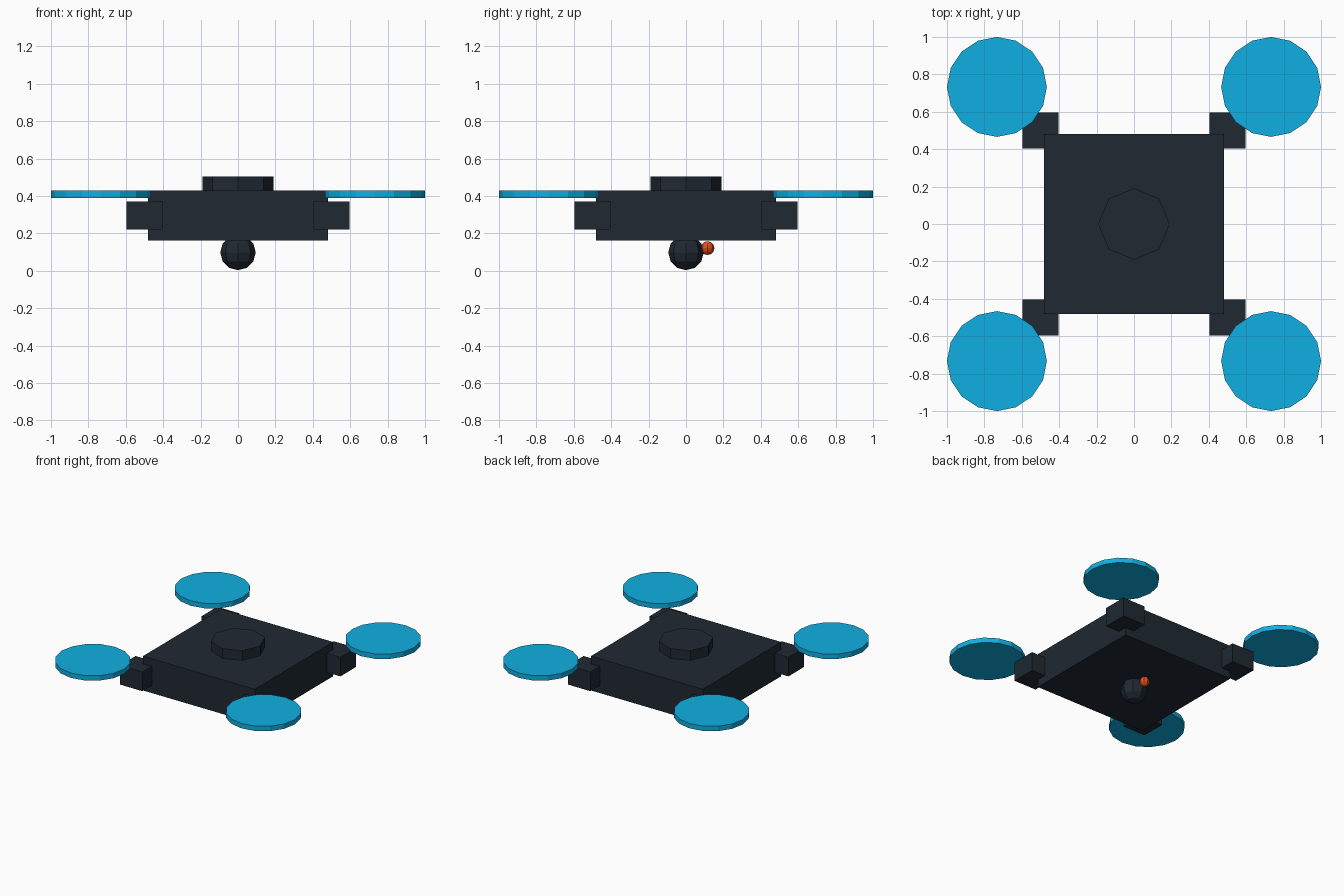
import bpy
from math import pi

if "Cube" in bpy.data.objects:
    bpy.data.objects.remove(bpy.data.objects["Cube"])


def material(name, rgb):
    m = bpy.data.materials.new(name)
    m.diffuse_color = (*rgb, 1)
    m.use_nodes = True
    m.node_tree.nodes["Principled BSDF"].inputs["Base Color"].default_value = m.diffuse_color
    return m


DARK = material("dark_shell", (0.014, 0.022, 0.032))
BLUE = material("rotor_blue", (0.005, 0.43, 0.76))
RED = material("indicator_red", (0.75, 0.08, 0.01))


def finish(name, mat):
    ob = bpy.context.object
    ob.name = ob.data.name = name
    ob.data.materials.append(mat)
    return ob


def box(name, loc, size, mat):
    bpy.ops.mesh.primitive_cube_add(size=1, location=loc)
    ob = finish(name, mat)
    ob.scale = size
    bpy.ops.object.transform_apply(location=False, rotation=False, scale=True)


def disc(name, loc, radius, depth, sides, mat):
    bpy.ops.mesh.primitive_cylinder_add(vertices=sides, radius=radius, depth=depth, location=loc)
    finish(name, mat)


def ball(name, loc, radius, segments, rings, mat):
    bpy.ops.mesh.primitive_uv_sphere_add(segments=segments, ring_count=rings,
                                         radius=radius, location=loc)
    finish(name, mat)


# Central body and top dome
box("body", (0, 0, 0.295), (0.96, 0.96, 0.266), DARK)
disc("top_cap", (0, 0, 0.465), 0.191, 0.076, 8, DARK)

# Corner mounts with rotor discs
for sx, side in ((-1, "left"), (1, "right")):
    for sy, end in ((-1, "front"), (1, "back")):
        box(f"{end}_{side}_mount", (sx * 0.5, sy * 0.5, 0.295), (0.192, 0.192, 0.148), DARK)
        disc(f"{end}_{side}_rotor", (sx * 0.733, sy * 0.733, 0.409), 0.267, 0.038, 16, BLUE)

# Camera ball and indicator light under the body
ball("camera_ball", (0, 0, 0.098), 0.095, 8, 6, DARK)
ball("indicator_light", (0, 0.115, 0.121), 0.037, 8, 6, RED)
